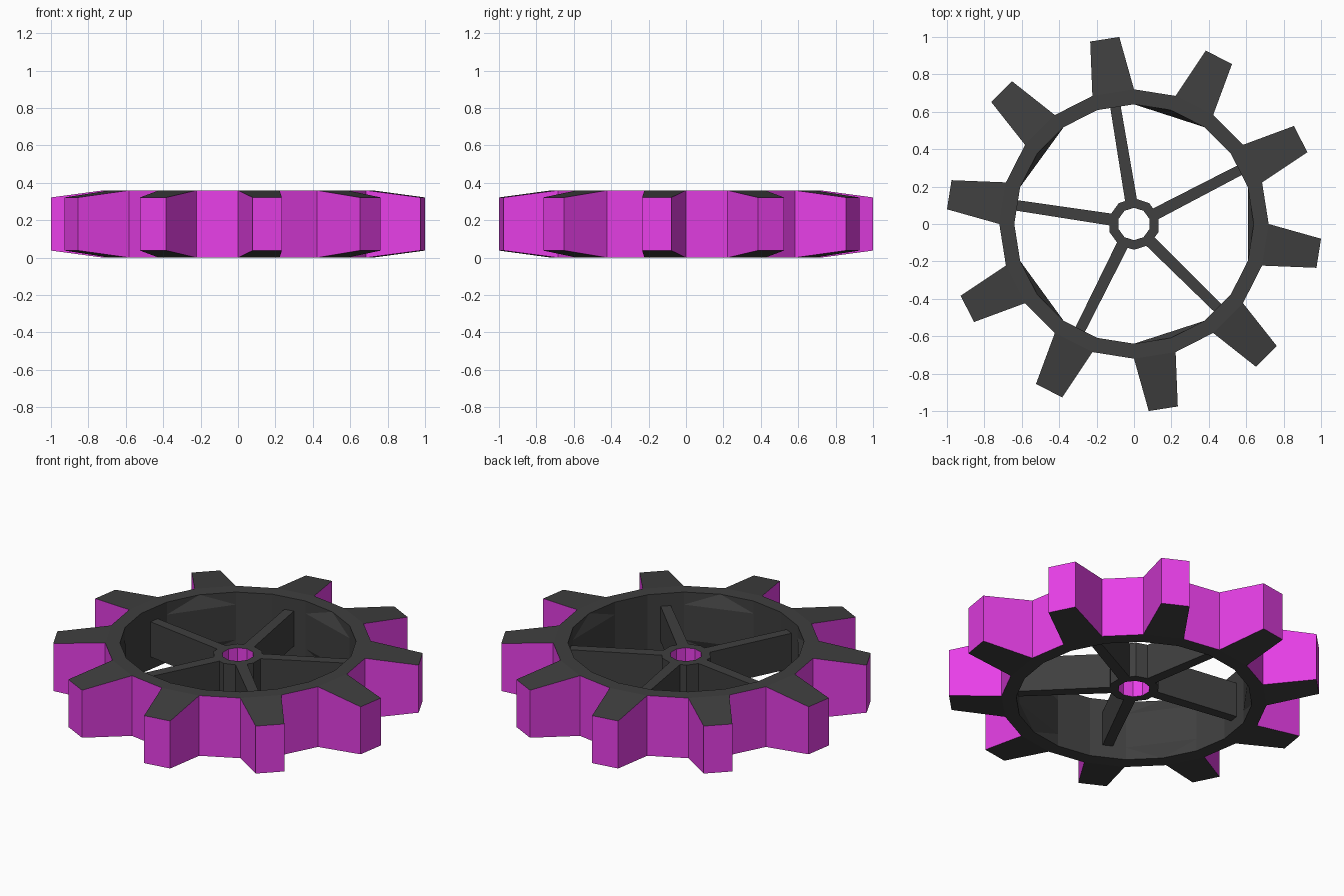
import bpy, bmesh, math
from mathutils import Vector

if "Cube" in bpy.data.objects:
    bpy.data.objects.remove(bpy.data.objects["Cube"])


def material(name, rgb):
    m = bpy.data.materials.new(name)
    m.diffuse_color = (*rgb, 1)
    m.use_nodes = True
    m.node_tree.nodes["Principled BSDF"].inputs["Base Color"].default_value = m.diffuse_color
    return m


BLACK = material("black", (0.05, 0.05, 0.05))
MAGENTA = material("magenta", (0.8, 0.05, 0.8))
H = 0.36                      # rim height
ZB, ZT = 0.075, 0.285         # recessed hub and spoke levels
R_IN, R_ROOT, R_TIP = 0.64, 0.72, 1.0031


def polar(r, deg, z=0.0):
    a = math.radians(deg)
    return Vector((r * math.cos(a), r * math.sin(a), z))


def finish(name, bm):
    bmesh.ops.recalc_face_normals(bm, faces=bm.faces[:])
    me = bpy.data.meshes.new(name)
    bm.to_mesh(me)
    bm.free()
    me.materials.append(BLACK)
    me.materials.append(MAGENTA)
    ob = bpy.data.objects.new(name, me)
    bpy.context.collection.objects.link(ob)
    return ob


def ring(bm, r, n, z, offset=0):
    return [bm.verts.new(polar(r, offset + 360 * i / n, z)) for i in range(n)]


# Toothed rim: every odd 18 degree segment carries a tapered tooth
bm = bmesh.new()
n = 20
in_b, in_t = ring(bm, R_IN, n, 0), ring(bm, R_IN, n, H)
out_b, out_t = ring(bm, R_ROOT, n, 0), ring(bm, R_ROOT, n, H)
for i in range(n):
    j = (i + 1) % n
    for q in ((in_t[i], out_t[i], out_t[j], in_t[j]),
              (in_b[i], in_b[j], out_b[j], out_b[i]),
              (in_b[i], in_t[i], in_t[j], in_b[j])):
        bm.faces.new(q)
    low, high = [out_b[i], out_b[j]], [out_t[i], out_t[j]]
    if i % 2:
        tips = (18 * i + 4.5, 18 * i + 13.5)
        low[1:1] = [bm.verts.new(polar(R_TIP, a, 0.038)) for a in tips]
        high[1:1] = [bm.verts.new(polar(R_TIP, a, 0.322)) for a in tips]
        bm.faces.new(low)
        bm.faces.new(high)
    for k in range(len(low) - 1):
        bm.faces.new((low[k], low[k + 1], high[k + 1], high[k])).material_index = 1
finish("toothed_rim", bm)

# Hub with a coloured bore
bm = bmesh.new()
n = 10
ib, it = ring(bm, 0.087, n, ZB, 18), ring(bm, 0.087, n, ZT, 18)
ob_, ot = ring(bm, 0.138, n, ZB, 18), ring(bm, 0.138, n, ZT, 18)
for i in range(n):
    j = (i + 1) % n
    bm.faces.new((it[i], ot[i], ot[j], it[j]))
    bm.faces.new((ib[i], ib[j], ob_[j], ob_[i]))
    bm.faces.new((ob_[i], ob_[j], ot[j], ot[i]))
    bm.faces.new((ib[i], it[i], it[j], ib[j])).material_index = 1
finish("hub", bm)

# Five spokes, plus the chord facet filling part of each window's outer edge
for k in range(5):
    a = 27 + 72 * k
    start, end = polar(0.12, a - 2), polar(0.645, a)
    side = (end - start).normalized().cross(Vector((0, 0, 1)))
    outline = [start + side * 0.032, end + side * 0.028,
               end - side * 0.028, start - side * 0.032]
    bm = bmesh.new()
    lo = [bm.verts.new(p + Vector((0, 0, ZB))) for p in outline]
    hi = [bm.verts.new(p + Vector((0, 0, ZT))) for p in outline]
    bm.faces.new(lo)
    bm.faces.new(hi)
    for i in range(4):
        j = (i + 1) % 4
        bm.faces.new((lo[i], lo[j], hi[j], hi[i]))
    finish(f"spoke_{k + 1}", bm)

    bm = bmesh.new()
    lo = [bm.verts.new(polar(R_IN, a - d, z)) for d, z in ((9, ZB), (27, 0), (45, ZB))]
    hi = [bm.verts.new(polar(R_IN, a - d, z)) for d, z in ((9, ZT), (27, H), (45, ZT))]
    bm.faces.new(lo)
    bm.faces.new(hi)
    for i in range(3):
        j = (i + 1) % 3
        bm.faces.new((lo[i], lo[j], hi[j], hi[i]))
    finish(f"rim_facet_{k + 1}", bm)
